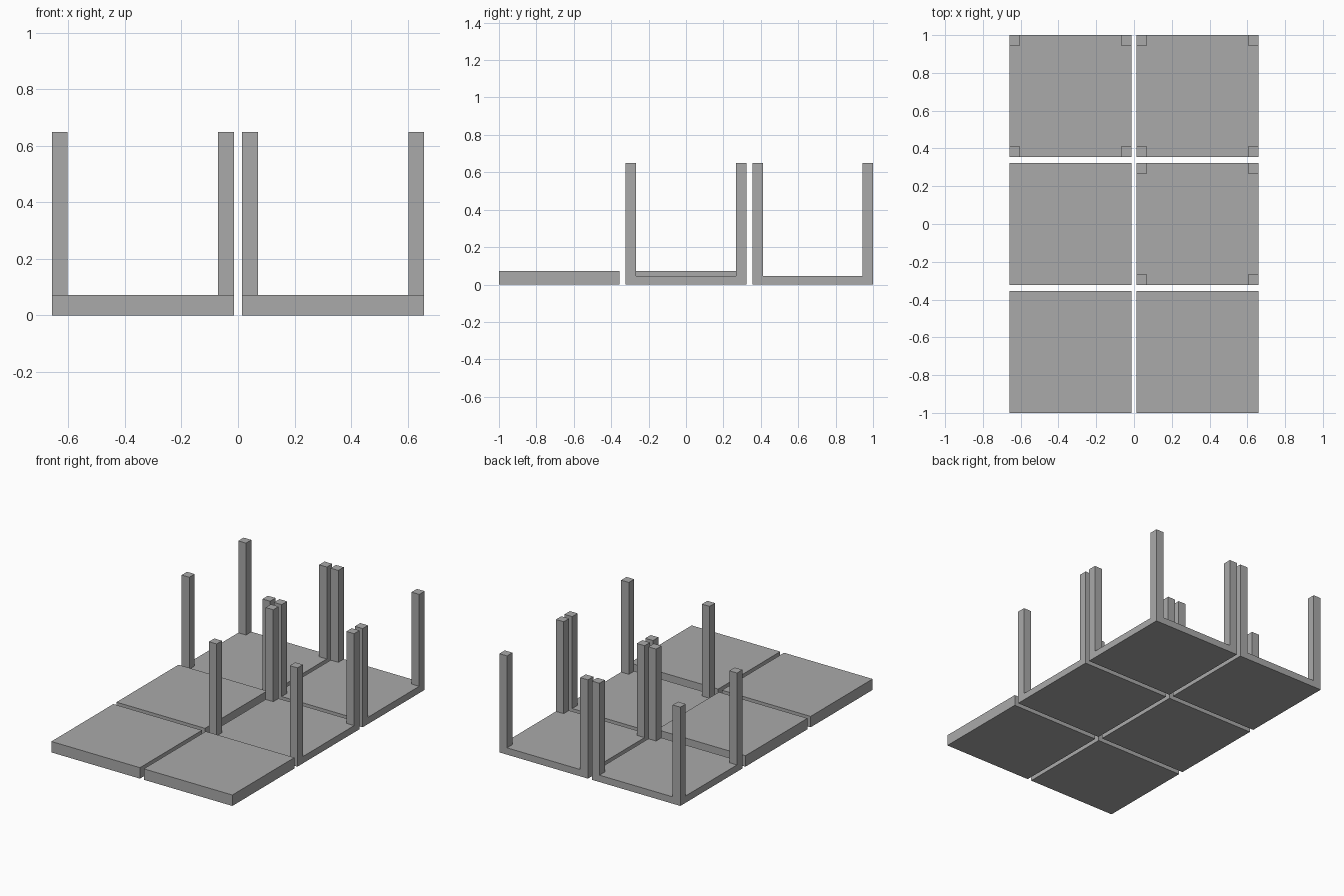
import bpy, bmesh

if "Cube" in bpy.data.objects:
    bpy.data.objects.remove(bpy.data.objects["Cube"])

TILE = 0.645      # side of each square tile
POST = 0.056      # side of each corner post
THIN, THICK, TALL = 0.045, 0.072, 0.65
COL_X = {"left": -0.3365, "right": 0.3365}
ROW_Y = {"front": -0.6775, "middle": 0.0, "back": 0.6775}

grey = bpy.data.materials.new("plain grey")
grey.diffuse_color = (0.4, 0.4, 0.4, 1)
grey.use_nodes = True
grey.node_tree.nodes["Principled BSDF"].inputs["Base Color"].default_value = grey.diffuse_color


def add_object(name, bm, x, y):
    bmesh.ops.recalc_face_normals(bm, faces=bm.faces)
    mesh = bpy.data.meshes.new(name)
    bm.to_mesh(mesh)
    bm.free()
    mesh.materials.append(grey)
    obj = bpy.data.objects.new(name, mesh)
    obj.location = (x, y, 0)
    bpy.context.collection.objects.link(obj)


def slab(height):
    bm = bmesh.new()
    bmesh.ops.create_cube(bm, size=1)
    for v in bm.verts:
        v.co = (v.co.x * TILE, v.co.y * TILE, (v.co.z + 0.5) * height)
    return bm


def posted_slab():
    # Cut the thin slab just inside each edge, then raise the four corners
    bm = slab(THIN)
    inner = TILE / 2 - POST
    for axis in ((1, 0, 0), (0, 1, 0)):
        for s in (-1, 1):
            bmesh.ops.bisect_plane(bm, geom=bm.verts[:] + bm.edges[:] + bm.faces[:],
                                   plane_co=[c * s * inner for c in axis], plane_no=axis)
    corners = []
    for f in bm.faces:
        c = f.calc_center_median()
        if f.normal.z > 0.9 and min(abs(c.x), abs(c.y)) > inner:
            corners.append(f)
    for f in corners:
        new = bmesh.ops.extrude_discrete_faces(bm, faces=[f])["faces"]
        for v in new[0].verts:
            v.co.z = TALL
    # Merge the coplanar pieces back into clean faces
    bmesh.ops.dissolve_limit(bm, angle_limit=0.01, verts=bm.verts, edges=bm.edges)
    return bm


# Two columns by three rows: posts on the back row and the middle right tile
for row, y in ROW_Y.items():
    for col, x in COL_X.items():
        if row == "back" or (row, col) == ("middle", "right"):
            add_object(f"{row}_{col}_posted_tile", posted_slab(), x, y)
        else:
            add_object(f"{row}_{col}_plain_tile", slab(THICK), x, y)
